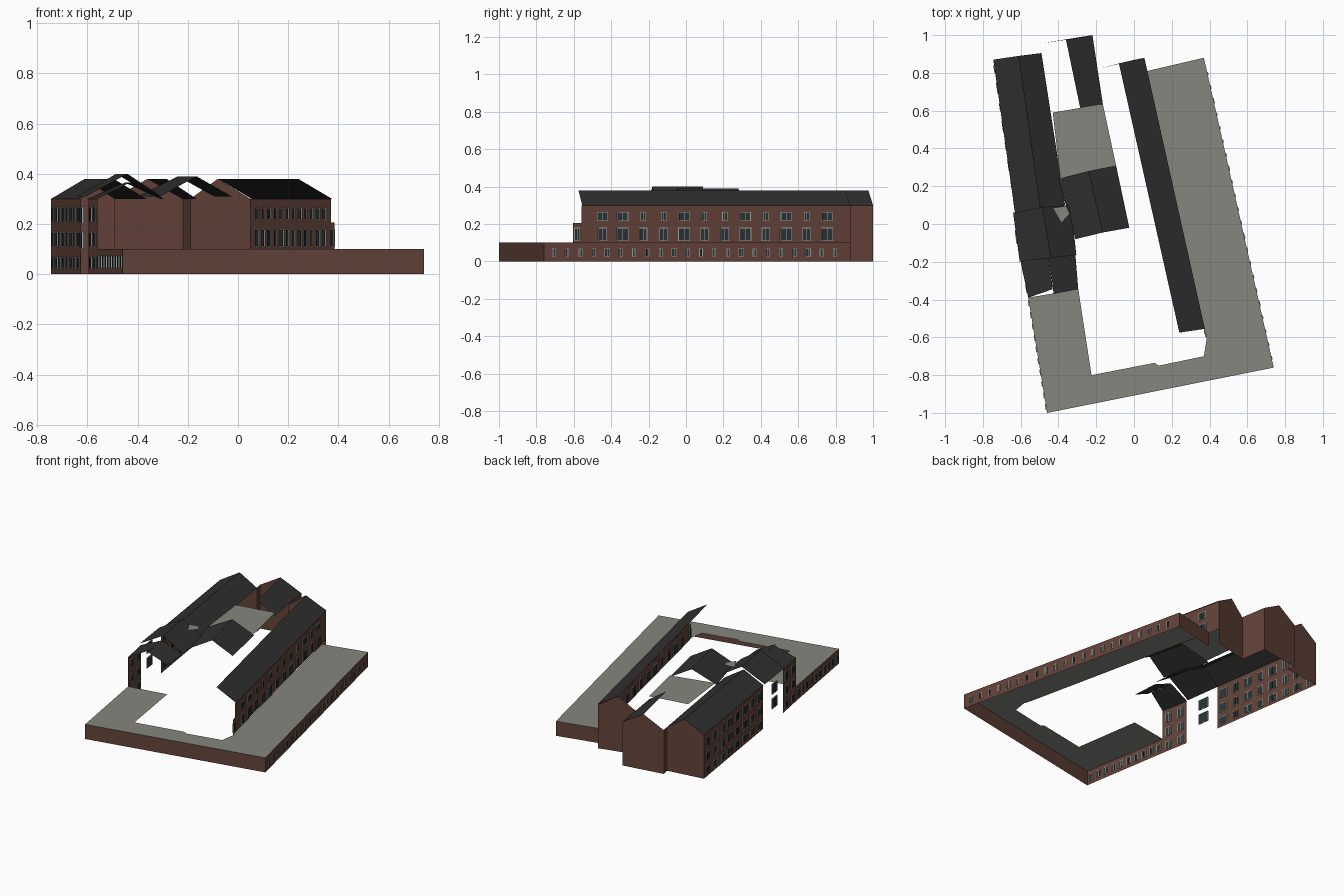
import bpy
import bmesh
from mathutils import Vector

cube = bpy.data.objects.get("Cube")
if cube:
    bpy.data.objects.remove(cube)


def material(name, rgb):
    m = bpy.data.materials.new(name)
    m.use_nodes = True
    m.diffuse_color = (*rgb, 1)
    m.node_tree.nodes["Principled BSDF"].inputs["Base Color"].default_value = (*rgb, 1)
    return m


BRICK = material("brown brick", (0.125, 0.055, 0.041))
SLATE = material("dark slate", (0.03, 0.03, 0.03))
DECK = material("grey flat roof", (0.24, 0.24, 0.215))
FRAME = material("pale window frame", (0.36, 0.4, 0.38))
GLASS = material("dark glass", (0.025, 0.035, 0.036))


def finish(name, bm, mat):
    mesh = bpy.data.meshes.new(name)
    bm.to_mesh(mesh)
    bm.free()
    mesh.materials.append(mat)
    obj = bpy.data.objects.new(name, mesh)
    bpy.context.collection.objects.link(obj)
    return obj


def sheet(name, mat, *polygons):
    bm = bmesh.new()
    for poly in polygons:
        bm.faces.new([bm.verts.new(p) for p in poly])
    return finish(name, bm, mat)


def flat(name, mat, z, outline):
    return sheet(name, mat, [(x, y, z) for x, y in outline])


def walls(name, path, z0, z1):
    quads = [[(*a, z0), (*b, z0), (*b, z1), (*a, z1)] for a, b in zip(path, path[1:])]
    return sheet(name, BRICK, *quads)


def gable(name, a, peak, b, eave, top):
    return sheet(name, BRICK, [(*a, 0), (*b, 0), (*b, eave), (*peak, top), (*a, eave)])


def slope(ridge, eave, top, low):
    return [(*ridge[0], top), (*ridge[1], top), (*eave[1], low), (*eave[0], low)]


# Ground floor podium: outer brick skin and flat deck
SW, SE, NE, NW = (-0.46, -1.0), (0.74, -0.76), (0.37, 0.88), (0.07, 0.81)
WEST_END = (-0.56, -0.39)
walls("podium_walls", [WEST_END, SW, SE, NE, NW], 0, 0.1)
flat("podium_deck", DECK, 0.1, [
    WEST_END, SW, SE, NE, NW, (0.37, -0.56), (0.385, -0.605), (0.37, -0.7),
    (0.13, -0.75), (0.11, -0.735), (-0.225, -0.8), (-0.295, -0.345)])

# East wing: one long slope, street wall and full gable end
E_N, E_S = (0.05, 0.88), (0.37, -0.56)
E_BACK = (-0.19, 0.82)
walls("east_wing_wall", [E_N, E_S], 0.1, 0.3)
walls("east_wing_low_end", [E_S, (0.385, -0.605)], 0.1, 0.205)
gable("east_wing_gable", E_BACK, (-0.08, 0.85), E_N, 0.3, 0.38)
sheet("east_wing_roof", SLATE,
      slope([(-0.08, 0.85), (0.24, -0.575)], [(0.055, 0.88), (0.375, -0.555)], 0.38, 0.3))

# Middle wing: gable end, return walls and half roof
M_W, M_E = (-0.5, 0.955), (-0.22, 1.0)
W_NE, W_NW = (-0.49, 0.905), (-0.745, 0.87)
gable("middle_wing_gable", M_W, (-0.36, 0.975), M_E, 0.3, 0.38)
walls("middle_wing_returns", [M_E, E_BACK], 0, 0.3)
walls("west_return", [W_NE, M_W], 0, 0.3)
sheet("middle_wing_roof", SLATE,
      slope([(-0.36, 0.975), (-0.285, 0.615)], [(-0.22, 1.0), (-0.165, 0.635)], 0.38, 0.3))

# West wing: street walls on both sides of the open bay
W_MID, W_LOW = (-0.626, 0.06), (-0.595, -0.2)
walls("west_wing_wall", [W_NW, W_MID], 0, 0.3)
walls("west_wing_south_wall", [W_LOW, WEST_END], 0, 0.3)
gable("west_wing_gable", W_NW, (-0.61, 0.89), W_NE, 0.3, 0.38)
ridge = [(-0.61, 0.89), (-0.495, 0.08)]
sheet("west_wing_roof", SLATE,
      slope(ridge, [W_NW, (-0.63, 0.06)], 0.38, 0.3),
      slope(ridge, [W_NE, (-0.365, 0.1)], 0.38, 0.3))
sheet("west_wing_south_roof", SLATE,
      slope([(-0.45, -0.18), (-0.43, -0.345)], [(-0.6, -0.2), WEST_END], 0.365, 0.3),
      slope([(-0.45, -0.18), (-0.425, -0.37)], [(-0.31, -0.165), (-0.295, -0.345)], 0.365, 0.3))

# Raised bay roof with a small flat patch
ridge = [(-0.485, 0.09), (-0.44, -0.18)]
sheet("bay_roof", SLATE,
      slope(ridge, [(-0.64, 0.06), (-0.605, -0.2)], 0.4, 0.31),
      slope(ridge, [(-0.335, 0.1), (-0.305, -0.165)], 0.4, 0.31))
flat("bay_roof_patch", DECK, 0.38, [(-0.43, 0.085), (-0.36, 0.095), (-0.34, 0.055), (-0.385, 0.005)])

# Cross wing roof and the flat roof behind it
ridge = [(-0.24, 0.28), (-0.165, -0.045)]
sheet("cross_wing_roof", SLATE,
      slope(ridge, [(-0.095, 0.31), (-0.025, -0.02)], 0.39, 0.31),
      slope(ridge, [(-0.4, 0.24), (-0.31, -0.08)], 0.39, 0.31))
flat("link_flat_roof", DECK, 0.32, [(-0.43, 0.59), (-0.165, 0.635), (-0.095, 0.31), (-0.39, 0.24)])

# Windows: pale plates with two dark panes, showing on both wall faces
frames, panes = bmesh.new(), bmesh.new()


def plate(bm, centre, along, width, height, depth):
    side = Vector((-along.y, along.x, 0)) * depth / 2
    a, up = along * width / 2, Vector((0, 0, height / 2))
    ring = [-a - up, a - up, a + up, -a + up]
    front = [bm.verts.new(centre + p + side) for p in ring]
    back = [bm.verts.new(centre + p - side) for p in ring]
    bm.faces.new(front[::-1])
    bm.faces.new(back)
    for i in range(4):
        j = (i + 1) % 4
        bm.faces.new([front[i], front[j], back[j], back[i]])


def window(a, b, t, z0, z1, width):
    a, b = Vector((*a, 0)), Vector((*b, 0))
    along = (b - a).normalized()
    centre = a.lerp(b, t) + Vector((0, 0, (z0 + z1) / 2))
    plate(frames, centre, along, width, z1 - z0, 0.006)
    pane = width / 2 - 0.005
    for s in (-1, 1):
        plate(panes, centre + along * s * (pane / 2 + 0.0015), along,
              pane, z1 - z0 - 0.008, 0.009)


def row(a, b, count, z0, z1, width, wide=(), wide_width=0.06, start=0.0, end=1.0):
    for i in range(count):
        t = start + (end - start) * (i + 0.5) / count
        window(a, b, t, z0, z1, wide_width if i in wide else width)


# East wing rows, upper and lower, with the podium row below
row(E_S, E_N, 12, 0.215, 0.265, 0.03, (0, 1, 4, 7, 9, 11), 0.06, 0.04, 0.95)
row(E_S, E_N, 12, 0.108, 0.18, 0.045, (1, 4, 7, 9, 11), 0.065, 0.04, 0.95)
window(E_S, (0.385, -0.605), 0.5, 0.108, 0.18, 0.034)
row(SE, NE, 22, 0.025, 0.07, 0.02, (4, 9, 14, 19), 0.03, 0.01, 0.97)

# West wing rows on three floors, plus the podium row
for z0, z1 in ((0.018, 0.07), (0.108, 0.168), (0.205, 0.27)):
    row(W_NW, W_MID, 8, z0, z1, 0.045, (1, 3, 5, 7), 0.065)
    row(W_LOW, WEST_END, 2, z0, z1, 0.045)
row(WEST_END, SW, 10, 0.022, 0.074, 0.032)

# Windows standing alone in the open bay
for z0, z1 in ((0.1, 0.17), (0.2, 0.27)):
    window((-0.64, 0.06), (-0.605, -0.2), 0.5, z0, z1, 0.075)

finish("window_frames", frames, FRAME)
finish("window_panes", panes, GLASS)
